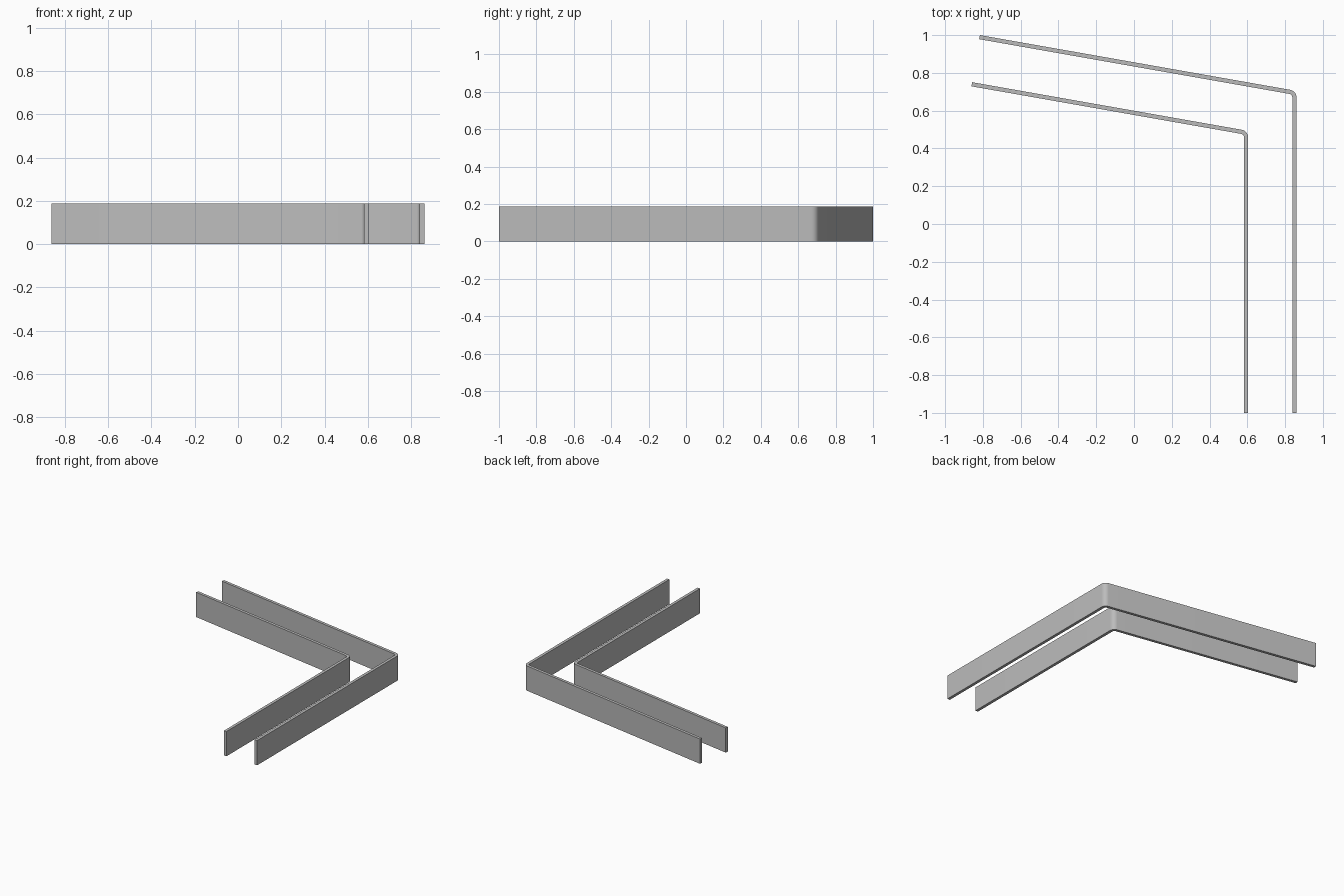
import bpy
import bmesh
from math import radians, sin, cos, tan
from mathutils import Vector

HEIGHT = 0.187
THICK = 0.022
RADIUS = 0.04      # outer bend radius
BEND = radians(80)  # turn between the straight and slanted arms
FRONT = -1.0
STEPS = 10

cube = bpy.data.objects.get("Cube")
if cube:
    bpy.data.objects.remove(cube, do_unlink=True)

grey = bpy.data.materials.new("plain grey")
grey.use_nodes = True
colour = (0.5, 0.5, 0.5, 1)
grey.diffuse_color = colour
grey.node_tree.nodes["Principled BSDF"].inputs["Base Color"].default_value = colour


def bent_wall(name, corner_x, corner_y, end_x):
    """Thin upright strip: straight arm, rounded bend, slanted arm."""
    normal = Vector((cos(BEND), sin(BEND)))
    centre = Vector((corner_x - RADIUS, corner_y - RADIUS * tan(BEND / 2)))
    end = Vector((end_x, corner_y + (corner_x - end_x) / tan(BEND)))

    def side(inset):
        r = RADIUS - inset
        arc = [centre + r * Vector((cos(BEND * i / STEPS), sin(BEND * i / STEPS)))
               for i in range(STEPS + 1)]
        return [Vector((corner_x - inset, FRONT))] + arc + [end - normal * inset]

    # Plan outline, raised to the wall height
    outline = side(0) + side(THICK)[::-1]
    bm = bmesh.new()
    base = bm.faces.new([bm.verts.new((p.x, p.y, 0)) for p in outline])
    raised = bmesh.ops.extrude_face_region(bm, geom=[base])["geom"]
    top = [v for v in raised if isinstance(v, bmesh.types.BMVert)]
    bmesh.ops.translate(bm, verts=top, vec=(0, 0, HEIGHT))
    bmesh.ops.recalc_face_normals(bm, faces=bm.faces)
    mesh = bpy.data.meshes.new(name)
    bm.to_mesh(mesh)
    bm.free()
    mesh.materials.append(grey)
    wall = bpy.data.objects.new(name, mesh)
    bpy.context.collection.objects.link(wall)

    # Smooth bend, crisp rims
    bpy.ops.object.select_all(action="DESELECT")
    wall.select_set(True)
    bpy.context.view_layer.objects.active = wall
    bpy.ops.object.shade_smooth_by_angle(angle=radians(30))


bent_wall("outer_wall", 0.86, 0.7045, -0.816)
bent_wall("inner_wall", 0.604, 0.493, -0.857)
